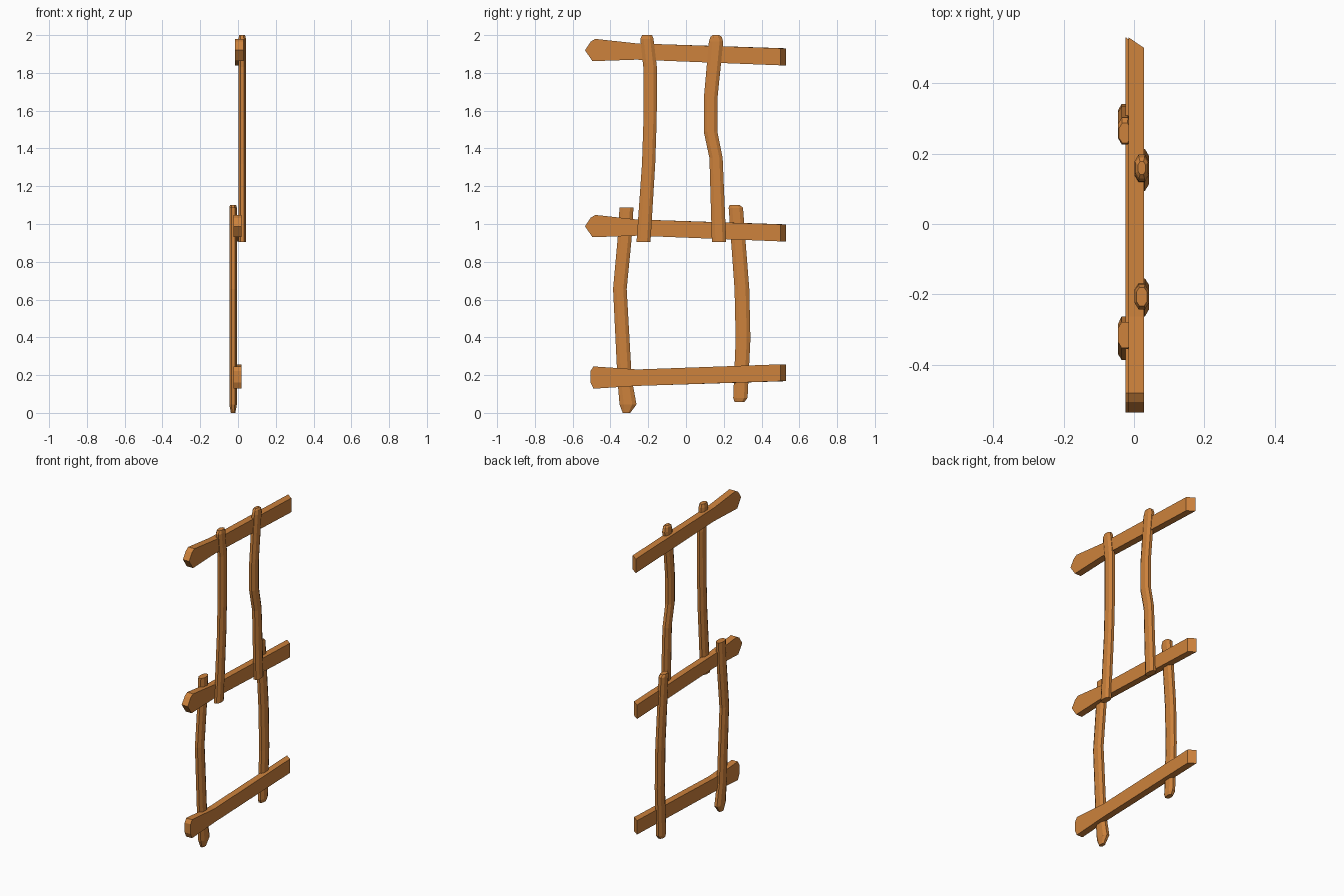
import bpy, bmesh

if "Cube" in bpy.data.objects:
    bpy.data.objects.remove(bpy.data.objects["Cube"])

wood = bpy.data.materials.new("warm_wood")
wood.diffuse_color = (0.61, 0.223, 0.045, 1)
wood.use_nodes = True
wood.node_tree.nodes["Principled BSDF"].inputs["Base Color"].default_value = wood.diffuse_color


def finish(name, bm):
    bmesh.ops.recalc_face_normals(bm, faces=bm.faces)
    mesh = bpy.data.meshes.new(name)
    bm.to_mesh(mesh)
    bm.free()
    mesh.materials.append(wood)
    bpy.context.collection.objects.link(bpy.data.objects.new(name, mesh))


def plank(name, outline, x0, x1, dz=0.0):
    """Flat board: outline in (y, z), with the +y end cut at a slant."""
    bm = bmesh.new()
    back = [bm.verts.new((x0, y, z + dz)) for y, z in outline]
    front = [bm.verts.new((x1, y - (0.03 if y > 0.5 else 0), z + dz)) for y, z in outline]
    bm.faces.new(back)
    bm.faces.new(front)
    n = len(outline)
    for i in range(n):
        j = (i + 1) % n
        bm.faces.new((back[i], back[j], front[j], front[i]))
    finish(name, bm)


# Flattened octagon section for the bent poles (x, y factors)
SECTION = [(1, .5), (.45, 1), (-.45, 1), (-1, .5), (-1, -.5), (-.45, -1), (.45, -1), (1, -.5)]


def pole(name, path, xc, depth=0.02):
    """Bent pole: path of (centre y, z, half width)."""
    bm = bmesh.new()
    rings = []
    for y, z, w in path:
        d = depth * min(1, w / 0.034)
        rings.append([bm.verts.new((xc + d * a, y + w * b, z)) for a, b in SECTION])
    for r, s in zip(rings, rings[1:]):
        for i in range(8):
            j = (i + 1) % 8
            bm.faces.new((r[i], r[j], s[j], s[i]))
    bm.faces.new(rings[0])
    bm.faces.new(rings[-1])
    finish(name, bm)


# Crosswise boards
pointed = [(-.535, 1.92), (-.505, 1.965), (-.48, 1.98), (-.262, 1.956), (.53, 1.93),
           (.53, 1.84), (-.262, 1.87), (-.495, 1.862)]
blunt = [(-.505, .222), (-.49, .246), (-.257, .23), (.53, .257),
         (.53, .168), (-.257, .143), (-.49, .128), (-.505, .16)]
plank("top_board", pointed, -.016, .028)
plank("middle_board", pointed, -.024, .018, -.932)
plank("bottom_board", blunt, -.024, .018)

# Upper poles, in front of the boards
pole("upper_left_pole", [(-.225, .905, .037), (-.198, 1.317, .035), (-.19, 1.555, .035),
                         (-.19, 1.83, .036), (-.207, 1.98, .035), (-.206, 2.0, .026)], .022)
pole("upper_right_pole", [(.175, .905, .038), (.159, 1.35, .035), (.13, 1.49, .036),
                          (.13, 1.66, .036), (.159, 1.965, .038), (.159, 1.99, .03),
                          (.159, 2.0, .018)], .022)

# Lower poles, behind the boards
pole("lower_left_pole", [(-.315, 0, .02), (-.307, .045, .045), (-.325, .18, .038),
                         (-.35, .656, .036), (-.325, .92, .037), (-.315, 1.088, .037)], -.026)
pole("lower_right_pole", [(.283, .058, .026), (.288, .08, .038), (.302, .39, .039),
                          (.296, .656, .039), (.272, .975, .038), (.264, 1.085, .038),
                          (.258, 1.1, .028)], -.026)
